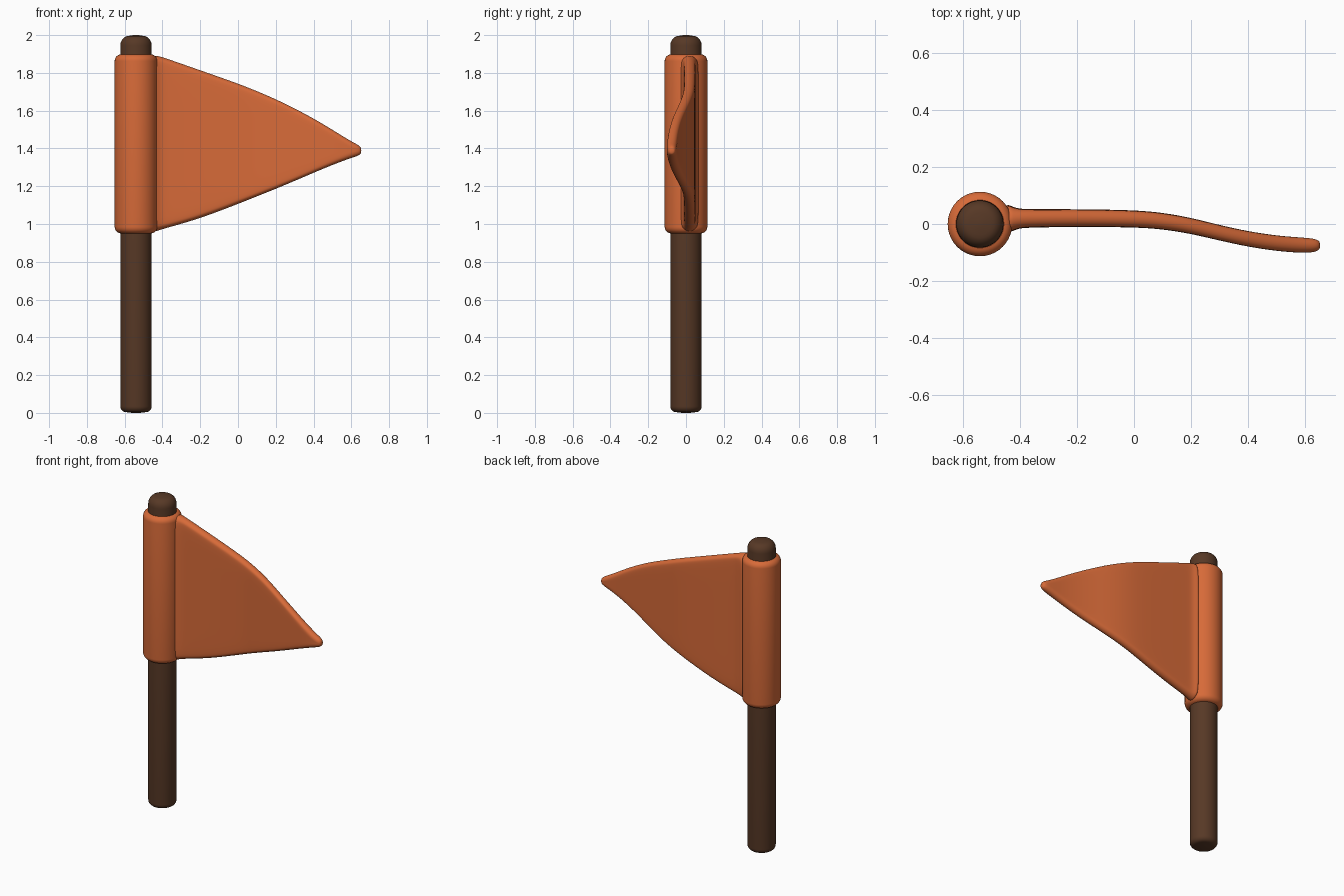
import bpy, bmesh, math

if "Cube" in bpy.data.objects:
    bpy.data.objects.remove(bpy.data.objects["Cube"])

PX = -0.54  # pole axis


def material(name, col):
    m = bpy.data.materials.new(name)
    m.diffuse_color = (*col, 1)
    m.use_nodes = True
    m.node_tree.nodes["Principled BSDF"].inputs["Base Color"].default_value = m.diffuse_color
    return m


orange = material("orange cloth", (0.68, 0.145, 0.040))
brown = material("dark brown wood", (0.095, 0.040, 0.019))


def finish(name, bm, mat, angle=60):
    bmesh.ops.remove_doubles(bm, verts=bm.verts, dist=1e-5)
    bmesh.ops.recalc_face_normals(bm, faces=bm.faces)
    me = bpy.data.meshes.new(name)
    bm.to_mesh(me)
    bm.free()
    ob = bpy.data.objects.new(name, me)
    bpy.context.collection.objects.link(ob)
    me.materials.append(mat)
    bpy.context.view_layer.objects.active = ob
    ob.select_set(True)
    bpy.ops.object.shade_smooth_by_angle(angle=math.radians(angle))
    ob.select_set(False)
    return ob


def loft(bm, rings, loop=False):
    vs = [[bm.verts.new(p) for p in r] for r in rings]
    pairs = list(zip(vs, vs[1:])) + ([(vs[-1], vs[0])] if loop else [])
    for a, b in pairs:
        for i in range(len(a)):
            j = (i + 1) % len(a)
            bm.faces.new((a[i], a[j], b[j], b[i]))
    if not loop:
        bm.faces.new(vs[0])
        bm.faces.new(vs[-1])


def lathe(name, profile, mat, loop=False, n=40):
    bm = bmesh.new()
    ang = [2 * math.pi * i / n for i in range(n)]
    loft(bm, [[(PX + r * math.cos(a), r * math.sin(a), z) for a in ang]
              for r, z in profile], loop)
    return finish(name, bm, mat)


def arc(cr, cz, rr, rz, a0, a1, n=6):
    return [(cr + rr * math.cos(math.radians(a0 + (a1 - a0) * i / n)),
             cz + rz * math.sin(math.radians(a0 + (a1 - a0) * i / n)))
            for i in range(n + 1)]


# Pole with rounded ends
lathe("pole", [(0.02, 0.0)] + arc(0.053, 0.035, 0.030, 0.031, -90, 0)
      + arc(0.038, 1.945, 0.045, 0.051, 0, 90) + [(0.015, 2.0)], brown)

# Cloth sleeve wrapped around the pole, open at both ends
lathe("sleeve", [(0.080, 0.965)] + arc(0.078, 0.985, 0.035, 0.035, -80, 0)
      + arc(0.078, 1.863, 0.035, 0.035, 0, 80) + [(0.080, 1.88)], orange, loop=True)

# Triangular flag: x, bottom z, top z, centre y, half thickness
stations = [
    (-0.455, 0.955, 1.895, 0.018, 0.055), (-0.43, 0.960, 1.893, 0.018, 0.045),
    (-0.405, 0.970, 1.886, 0.019, 0.034), (-0.36, 0.983, 1.871, 0.020, 0.032),
    (-0.20, 1.028, 1.815, 0.021, 0.031), (0.0, 1.105, 1.745, 0.019, 0.030),
    (0.10, 1.145, 1.705, 0.011, 0.029), (0.20, 1.185, 1.662, -0.006, 0.028),
    (0.30, 1.227, 1.613, -0.031, 0.027), (0.40, 1.270, 1.560, -0.053, 0.027),
    (0.50, 1.312, 1.500, -0.068, 0.027), (0.58, 1.342, 1.450, -0.074, 0.027),
    (0.62, 1.355, 1.428, -0.075, 0.025), (0.64, 1.363, 1.417, -0.075, 0.021),
    (0.653, 1.373, 1.404, -0.075, 0.012),
]
bm = bmesh.new()
rings = []
for x, zb, zt, yc, t in stations:
    ring = [(x, yc + t * math.cos(a), zt - t + t * math.sin(a))
            for a in (math.pi * i / 6 for i in range(7))]
    for k in (0.75, 0.5, 0.25):
        ring.append((x, yc - t, zb + t + (zt - zb - 2 * t) * k))
    ring += [(x, yc - t * math.cos(a), zb + t - t * math.sin(a))
             for a in (math.pi * i / 6 for i in range(7))]
    for k in (0.25, 0.5, 0.75):
        ring.append((x, yc + t, zb + t + (zt - zb - 2 * t) * k))
    rings.append(ring)
loft(bm, rings)
flag = finish("flag", bm, orange, 180)
sub = flag.modifiers.new("smooth", "SUBSURF")
sub.levels = sub.render_levels = 2
